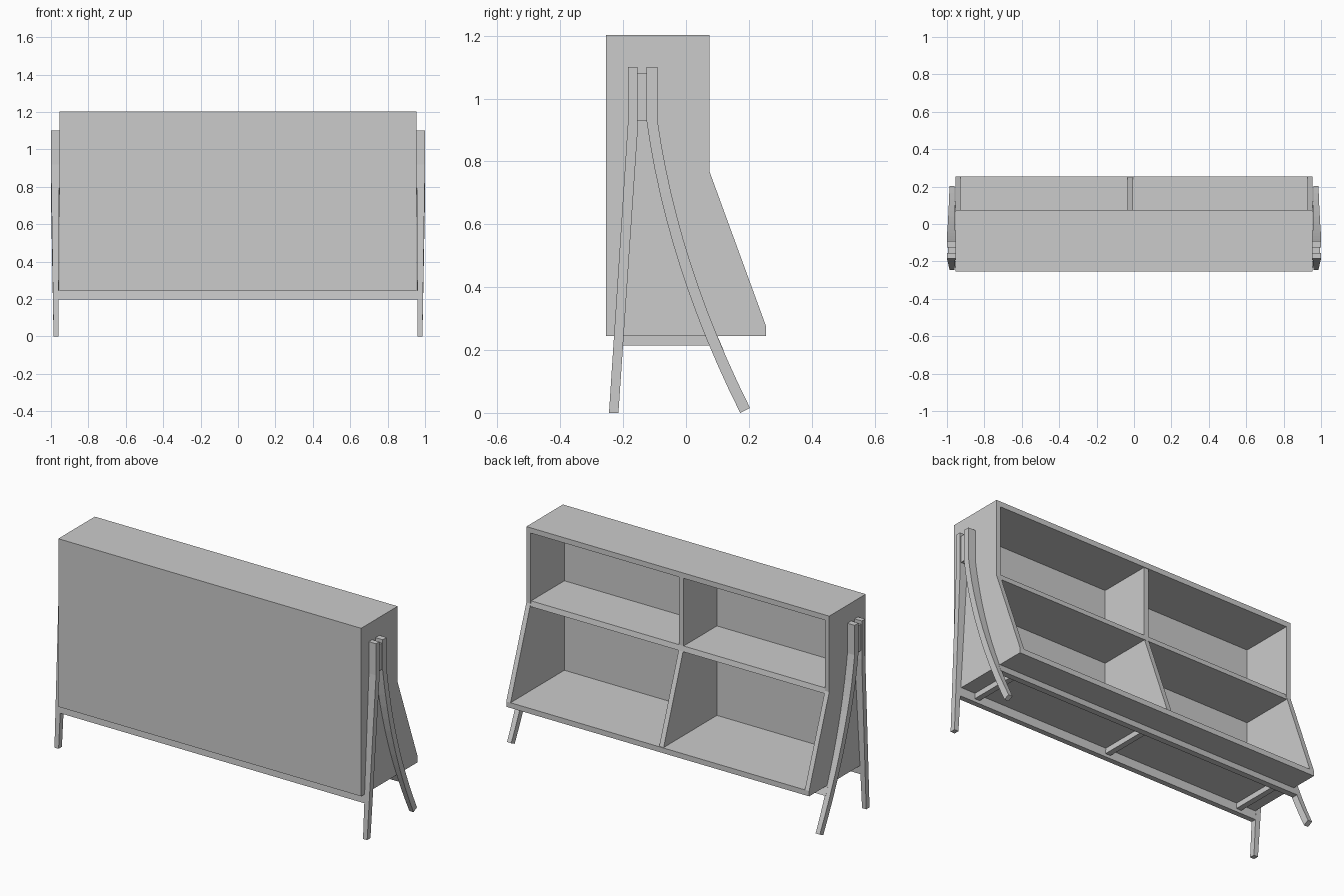
import bpy, bmesh
from mathutils import Vector

if "Cube" in bpy.data.objects:
    bpy.data.objects.remove(bpy.data.objects["Cube"])


def prism(name, profile, x0, x1):
    """Extrude a (y, z) profile along x."""
    bm = bmesh.new()
    a = [bm.verts.new((x0, y, z)) for y, z in profile]
    b = [bm.verts.new((x1, y, z)) for y, z in profile]
    bm.faces.new(a)
    bm.faces.new(b[::-1])
    n = len(a)
    for i in range(n):
        j = (i + 1) % n
        bm.faces.new((a[i], b[i], b[j], a[j]))
    return finish(name, bm)


def box(name, x0, x1, y0, y1, z0, z1):
    return prism(name, [(y0, z0), (y1, z0), (y1, z1), (y0, z1)], x0, x1)


def finish(name, bm):
    bmesh.ops.recalc_face_normals(bm, faces=bm.faces)
    me = bpy.data.meshes.new(name)
    bm.to_mesh(me)
    bm.free()
    ob = bpy.data.objects.new(name, me)
    bpy.context.collection.objects.link(ob)
    return ob


def leg(name, left, right, side):
    """Strip between two (y, z) edge lines, tapered in x towards the foot."""
    bm = bmesh.new()
    rings = []
    for (ya, za), (yb, zb) in zip(left, right):
        t = min(1, max(0, 1 - (za + zb) / 2 / 0.75))
        xi, xo = side * (0.955 + 0.005 * t), side * (1.0 - 0.014 * t)
        rings.append([bm.verts.new(p) for p in
                      ((xi, ya, za), (xo, ya, za), (xo, yb, zb), (xi, yb, zb))])
    for r, s in zip(rings, rings[1:]):
        for i in range(4):
            j = (i + 1) % 4
            bm.faces.new((r[i], r[j], s[j], s[i]))
    bm.faces.new(rings[0])
    bm.faces.new(rings[-1])
    return finish(name, bm)


W, T = 0.955, 0.027          # cabinet half width, board thickness
F, B, TOP = -0.255, 0.255, 1.203

# cabinet shell
box("front_panel", -W, W, F, F + 0.025, 0.245, TOP)
box("top_board", -W + T, W - T, F + 0.025, 0.074, TOP - 0.03, TOP)
prism("bottom_board", [(F + 0.025, 0.245), (B, 0.245), (B, 0.275), (F + 0.025, 0.275)], -W + T, W - T)
side = [(F + 0.025, 0.245), (B, 0.245), (B, 0.275), (0.074, 0.77), (0.074, TOP), (F + 0.025, TOP)]
prism("right_side", side, W - T, W)
prism("left_side", side, -W, -W + T)

# shelf and dividers
prism("shelf", [(F + 0.025, 0.755), (0.076, 0.755), (0.07, 0.785), (F + 0.025, 0.785)], -W + T, W - T)
box("upper_divider", -0.034, -0.006, F + 0.025, 0.07, 0.785, TOP - 0.03)
prism("lower_divider", [(F + 0.025, 0.275), (0.25, 0.275), (0.075, 0.755), (F + 0.025, 0.755)],
      -0.034, -0.006)

# legs on both ends
p0, p1, p2 = Vector((-0.108, 0.93)), Vector((-0.044, 0.472)), Vector((0.188, 0.008))
curve_l, curve_r = [(-0.125, 1.1)], [(-0.09, 1.1)]
N = 12
for i in range(N + 1):
    t = i / N
    c = (1 - t) ** 2 * p0 + 2 * t * (1 - t) * p1 + t * t * p2
    d = ((1 - t) * (p1 - p0) + t * (p2 - p1)).normalized()
    n = Vector((-d.y, d.x)) * 0.0175
    if i == 0:
        n = Vector((0.0175, 0))
    curve_l.append(tuple(c - n))
    curve_r.append(tuple(c + n))

for label, s in (("right", 1), ("left", -1)):
    leg(f"{label}_front_leg",
        [(-0.185, 1.1), (-0.185, 0.92), (-0.245, 0)],
        [(-0.155, 1.1), (-0.155, 0.88), (-0.215, 0)], s)
    leg(f"{label}_curved_leg", curve_l, curve_r, s)
    box(f"{label}_leg_spacer", *sorted((s * 0.955, s * 0.995)), -0.155, -0.125, 0.93, 1.08)

# base frame
prism("front_rail", [(-0.229, 0.245), (-0.232, 0.198), (-0.202, 0.198), (-0.199, 0.245)], -0.965, 0.965)
prism("back_rail", [(0.066, 0.245), (0.086, 0.198), (0.12, 0.198), (0.1, 0.245)], -0.965, 0.965)
for i, x in enumerate((-0.85, 0, 0.85)):
    box(f"cross_bar_{i + 1}", x - 0.016, x + 0.016, -0.202, 0.078, 0.215, 0.245)
